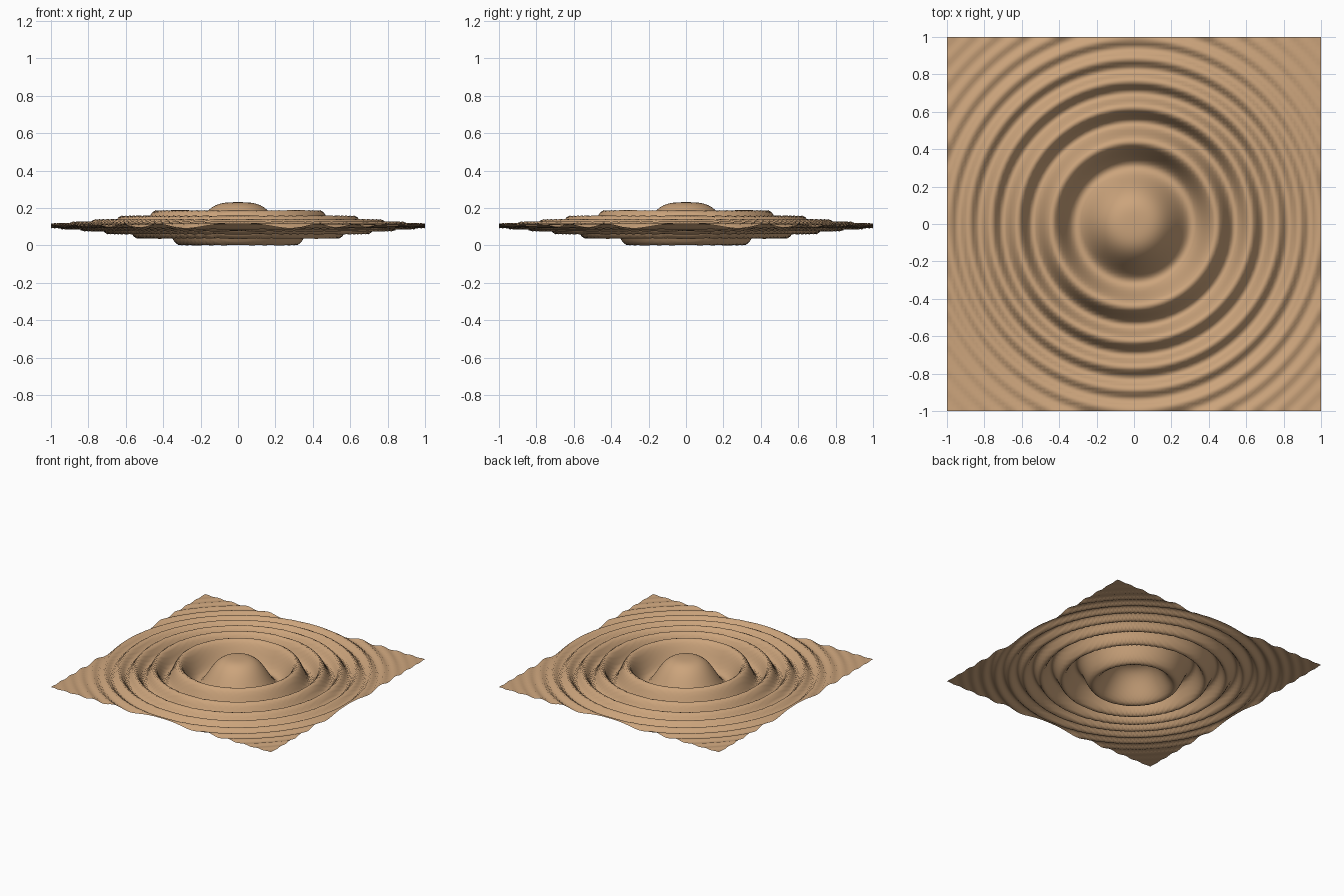
import bpy, bmesh, math

if "Cube" in bpy.data.objects:
    bpy.data.objects.remove(bpy.data.objects["Cube"])

# Settings of the decaying chirped ripple: z = A * exp(-D r^2) * cos(K r^2)
CELLS, A, D, K = 100, 0.127, 2.1, 32.0

mat = bpy.data.materials.new("tan")
mat.diffuse_color = (0.60, 0.37, 0.20, 1)
mat.use_nodes = True
mat.node_tree.nodes["Principled BSDF"].inputs["Base Color"].default_value = mat.diffuse_color

# Ripple sheet: a square grid displaced by the wave
bm = bmesh.new()
bmesh.ops.create_grid(bm, x_segments=CELLS, y_segments=CELLS, size=1.0)
for v in bm.verts:
    q = v.co.x ** 2 + v.co.y ** 2
    v.co.z = A * math.exp(-D * q) * math.cos(K * q)

# Rest the lowest trough on the ground
low = min(v.co.z for v in bm.verts)
for v in bm.verts:
    v.co.z -= low
for f in bm.faces:
    f.smooth = True

mesh = bpy.data.meshes.new("ripple_sheet")
bm.to_mesh(mesh)
bm.free()
mesh.materials.append(mat)
bpy.context.collection.objects.link(bpy.data.objects.new("ripple_sheet", mesh))
